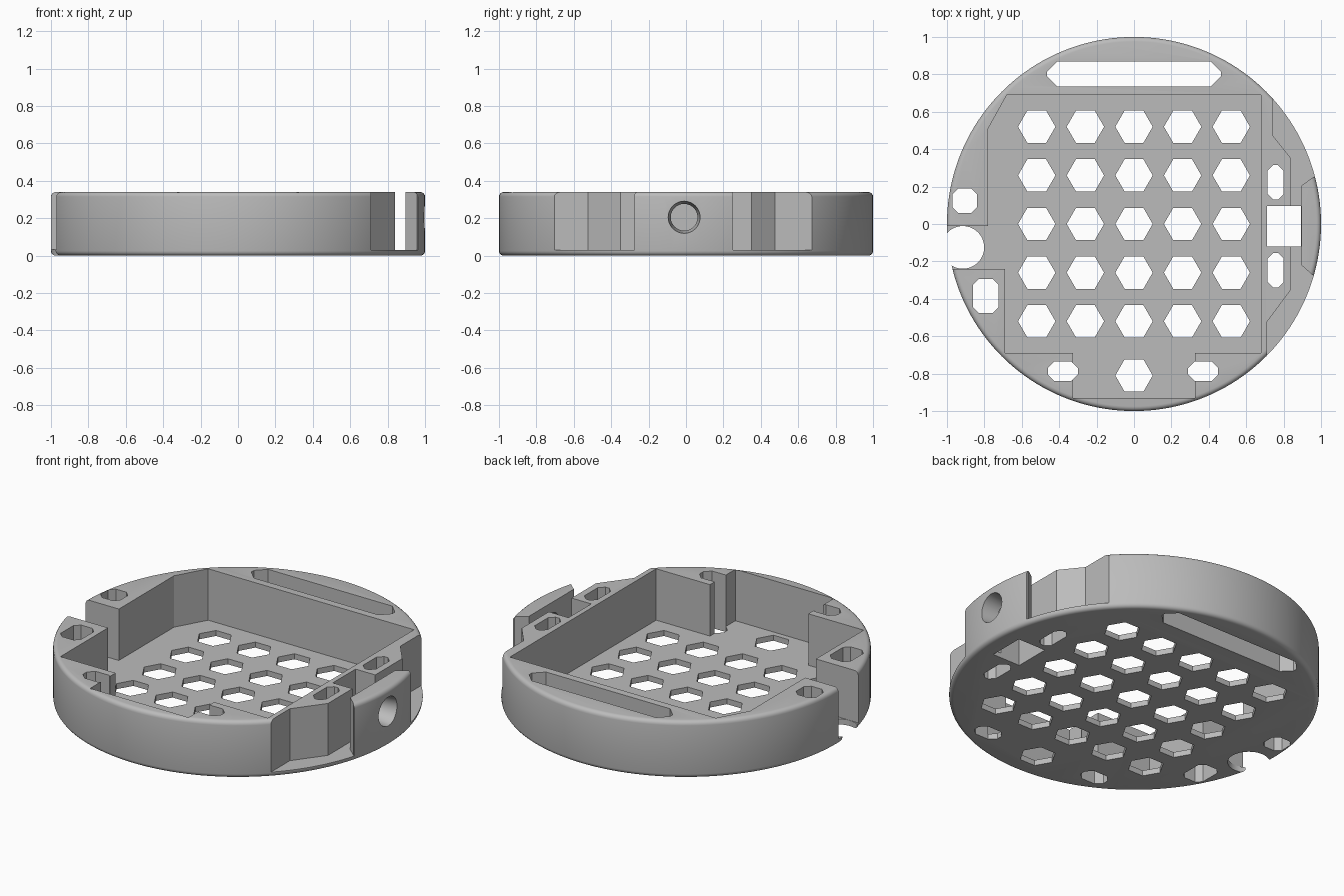
import bpy, bmesh, math
from mathutils import Matrix

cube = bpy.data.objects.get("Cube")
if cube:
    bpy.data.objects.remove(cube, do_unlink=True)

HEIGHT = 0.34
FLOOR = 0.033
TOP = 0.5

grey = bpy.data.materials.new("plain grey")
grey.use_nodes = True
colour = (0.5, 0.5, 0.5, 1)
grey.diffuse_color = colour
grey.node_tree.nodes["Principled BSDF"].inputs["Base Color"].default_value = colour


def prism(bm, outline, low, high):
    """Extrude a closed 2D outline between two heights."""
    face = bm.faces.new([bm.verts.new((x, y, low)) for x, y in outline])
    new = bmesh.ops.extrude_face_region(bm, geom=[face])["geom"]
    bmesh.ops.translate(bm, vec=(0, 0, high - low),
                        verts=[v for v in new if isinstance(v, bmesh.types.BMVert)])


def ring(cx, cy, r, sides):
    return [(cx + r * math.cos(math.tau * i / sides),
             cy + r * math.sin(math.tau * i / sides)) for i in range(sides)]


def chamfered(x0, x1, y0, y1, c):
    return [(x0 + c, y0), (x1 - c, y0), (x1, y0 + c), (x1, y1 - c),
            (x1 - c, y1), (x0 + c, y1), (x0, y1 - c), (x0, y0 + c)]


def make_object(name, bm):
    bmesh.ops.recalc_face_normals(bm, faces=bm.faces[:])
    mesh = bpy.data.meshes.new(name)
    bm.to_mesh(mesh)
    bm.free()
    mesh.materials.append(grey)
    obj = bpy.data.objects.new(name, mesh)
    bpy.context.collection.objects.link(obj)
    return obj


# Round tray body with softened rims
bm = bmesh.new()
prism(bm, ring(0, 0, 1, 160), 0, HEIGHT)
rims = [e for e in bm.edges if abs(e.verts[0].co.z - e.verts[1].co.z) < 1e-5]
bmesh.ops.bevel(bm, geom=rims, offset=0.025, segments=4, profile=0.5, affect='EDGES')
body = make_object("round_tray", bm)
cutters = []

# Main pocket with the side channel and front recess
bm = bmesh.new()
prism(bm, [(0.68, 0.69), (-0.68, 0.69), (-0.78, 0.51), (-0.78, -0.01),
           (-1.1, -0.01), (-1.1, -0.24), (-0.69, -0.24), (-0.69, -0.69),
           (-0.325, -0.69), (-0.325, -0.93), (0.325, -0.93), (0.325, -0.69),
           (0.68, -0.69)], FLOOR, TOP)
cutters.append(make_object("pocket_cutter", bm))

# Side cutout that leaves a free-standing tab
bm = bmesh.new()
prism(bm, [(0.74, 0.75), (0.74, 0.475), (0.84, 0.35), (0.84, -0.35),
           (0.71, -0.525), (0.71, -0.75), (1.1, -0.75), (1.1, -0.275),
           (0.957, -0.275), (0.895, -0.22), (0.895, 0.205), (0.957, 0.25),
           (1.1, 0.25), (1.1, 0.75)], FLOOR - 0.003, TOP)
cutters.append(make_object("side_cutter", bm))

# Openings through the full height
bm = bmesh.new()
openings = [
    chamfered(-0.465, 0.465, 0.735, 0.87, 0.055),
    chamfered(-0.97, -0.84, 0.06, 0.19, 0.03),
    chamfered(-0.86, -0.725, -0.475, -0.295, 0.03),
    chamfered(0.715, 0.80, 0.13, 0.315, 0.03),
    chamfered(0.715, 0.80, -0.34, -0.155, 0.03),
    chamfered(-0.46, -0.30, -0.84, -0.735, 0.035),
    chamfered(0.29, 0.45, -0.84, -0.735, 0.035),
    [(0.71, -0.12), (0.893, -0.12), (0.893, 0.095), (0.71, 0.095)],
    ring(-0.915, -0.125, 0.114, 48),
]
# Grid of hexagonal vents, plus one in the front recess
vents = [(0.26 * i, 0.26 * j) for i in range(-2, 3) for j in range(-2, 3)]
for x, y in vents + [(0, -0.81)]:
    openings.append(ring(x, y, 0.1, 6))
for outline in openings:
    prism(bm, outline, -0.2, TOP)
cutters.append(make_object("opening_cutter", bm))

# Tapered round hole through the tab
bm = bmesh.new()
bmesh.ops.create_cone(bm, cap_ends=True, segments=48, radius1=0.068, radius2=0.09,
                      depth=0.16,
                      matrix=Matrix.Translation((0.95, -0.01, 0.205))
                      @ Matrix.Rotation(math.pi / 2, 4, 'Y'))
cutters.append(make_object("tab_hole_cutter", bm))

# Cut everything out of the body
bpy.ops.object.select_all(action='DESELECT')
bpy.context.view_layer.objects.active = body
body.select_set(True)
for cutter in cutters:
    cutter.hide_render = True
    mod = body.modifiers.new(cutter.name, 'BOOLEAN')
    mod.operation = 'DIFFERENCE'
    mod.solver = 'EXACT'
    mod.object = cutter
    bpy.ops.object.modifier_apply(modifier=mod.name)
    bpy.data.objects.remove(cutter, do_unlink=True)

bpy.ops.object.shade_smooth_by_angle(angle=math.radians(25))
